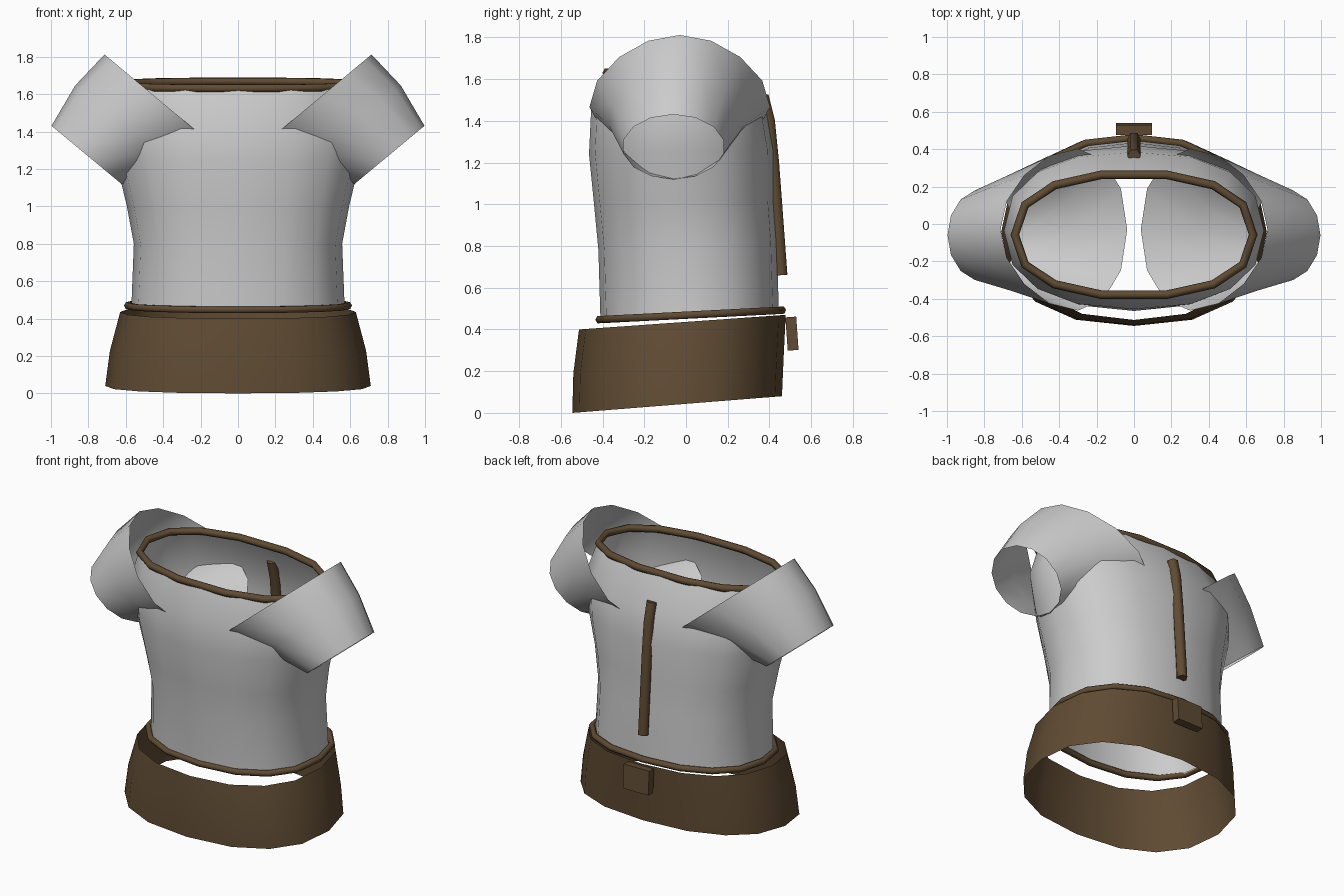
import bpy, bmesh, math
from mathutils import Vector

if "Cube" in bpy.data.objects:
    bpy.data.objects.remove(bpy.data.objects["Cube"])

brown = bpy.data.materials.new("brown_leather")
brown.diffuse_color = (0.115, 0.07, 0.033, 1)
brown.use_nodes = True
brown.node_tree.nodes["Principled BSDF"].inputs["Base Color"].default_value = brown.diffuse_color


def oval(n, rx, y0, y1, z0, z1, p=0.86):
    """Tilted oval: half-width rx, from front (y0, z0) to back (y1, z1)."""
    pts = []
    for i in range(n):
        a = 2 * math.pi * i / n
        c, s = math.cos(a), math.sin(a)
        c = math.copysign(abs(c) ** p, c)
        s = math.copysign(abs(s) ** p, s)
        t = (s + 1) / 2
        pts.append(Vector((rx * c, y0 + (y1 - y0) * t, z0 + (z1 - z0) * t)))
    return pts


def loft(name, rings, mat=None):
    """Open shell through a list of rings."""
    bm = bmesh.new()
    rows = [[bm.verts.new(p) for p in r] for r in rings]
    n = len(rows[0])
    for a, b in zip(rows, rows[1:]):
        for i in range(n):
            j = (i + 1) % n
            bm.faces.new((a[i], a[j], b[j], b[i])).smooth = True
    me = bpy.data.meshes.new(name)
    bm.to_mesh(me)
    bm.free()
    ob = bpy.data.objects.new(name, me)
    bpy.context.collection.objects.link(ob)
    if mat:
        me.materials.append(mat)
    return ob


def tube(name, pts, r, cyclic):
    cu = bpy.data.curves.new(name, 'CURVE')
    cu.dimensions = '3D'
    cu.bevel_depth = r
    cu.bevel_resolution = 1
    cu.use_fill_caps = True
    sp = cu.splines.new('POLY')
    sp.points.add(len(pts) - 1)
    for q, p in zip(sp.points, pts):
        q.co = (*p, 1)
    sp.use_cyclic_u = cyclic
    cu.materials.append(brown)
    ob = bpy.data.objects.new(name, cu)
    bpy.context.collection.objects.link(ob)
    return ob


# Torso shell
loft("torso", [oval(16, *r) for r in (
    (0.57, -0.41, 0.445, 0.44, 0.49),
    (0.557, -0.42, 0.435, 0.78, 0.82),
    (0.595, -0.44, 0.42, 0.99, 1.02),
    (0.655, -0.465, 0.42, 1.24, 1.26),
    (0.695, -0.455, 0.385, 1.45, 1.46),
    (0.64, -0.39, 0.275, 1.63, 1.67))])

# Sleeves: flared egg-shaped rings, the wide end sunk into the torso
u = Vector((0.77, 0, 0.64))
for side, sx in (("left", 1), ("right", -1)):
    rings = []
    for x, y, z, r, ry, egg in ((0.375, -0.03, 1.53, 0.44, 0.425, 0.2),
                                (0.605, -0.045, 1.425, 0.345, 0.325, 0.1),
                                (0.81, -0.06, 1.275, 0.243, 0.245, 0)):
        ring = []
        for i in range(14):
            a = 2 * math.pi * i / 14
            p = Vector((x, y, z)) + u * (r * math.cos(a))
            p.y += ry * math.sin(a) * (1 - egg * math.cos(a))
            ring.append(Vector((sx * p.x, p.y, p.z)))
        rings.append(ring)
    loft(side + "_sleeve", rings)

# Wide hip belt
loft("belt", [oval(16, *r) for r in (
    (0.71, -0.545, 0.46, 0.0, 0.08),
    (0.685, -0.54, 0.468, 0.19, 0.265),
    (0.63, -0.513, 0.478, 0.40, 0.47))], brown)

# Collar and waist trims
tube("collar_trim", oval(14, 0.637, -0.385, 0.27, 1.63, 1.668), 0.023, True)
tube("waist_trim", oval(16, 0.59, -0.415, 0.46, 0.447, 0.492), 0.02, True)

# Back strap
tube("back_strap", [(0, 0.455, 0.66), (0, 0.43, 1.0), (0, 0.415, 1.2),
                    (0, 0.395, 1.4), (0, 0.365, 1.52)], 0.036, False)

# Buckle at the back
bpy.ops.mesh.primitive_cube_add(size=1, location=(0, 0.508, 0.38))
b = bpy.context.object
b.name = "buckle"
b.scale = (0.19, 0.052, 0.16)
b.rotation_euler = (math.radians(4), 0, 0)
b.data.materials.append(brown)
